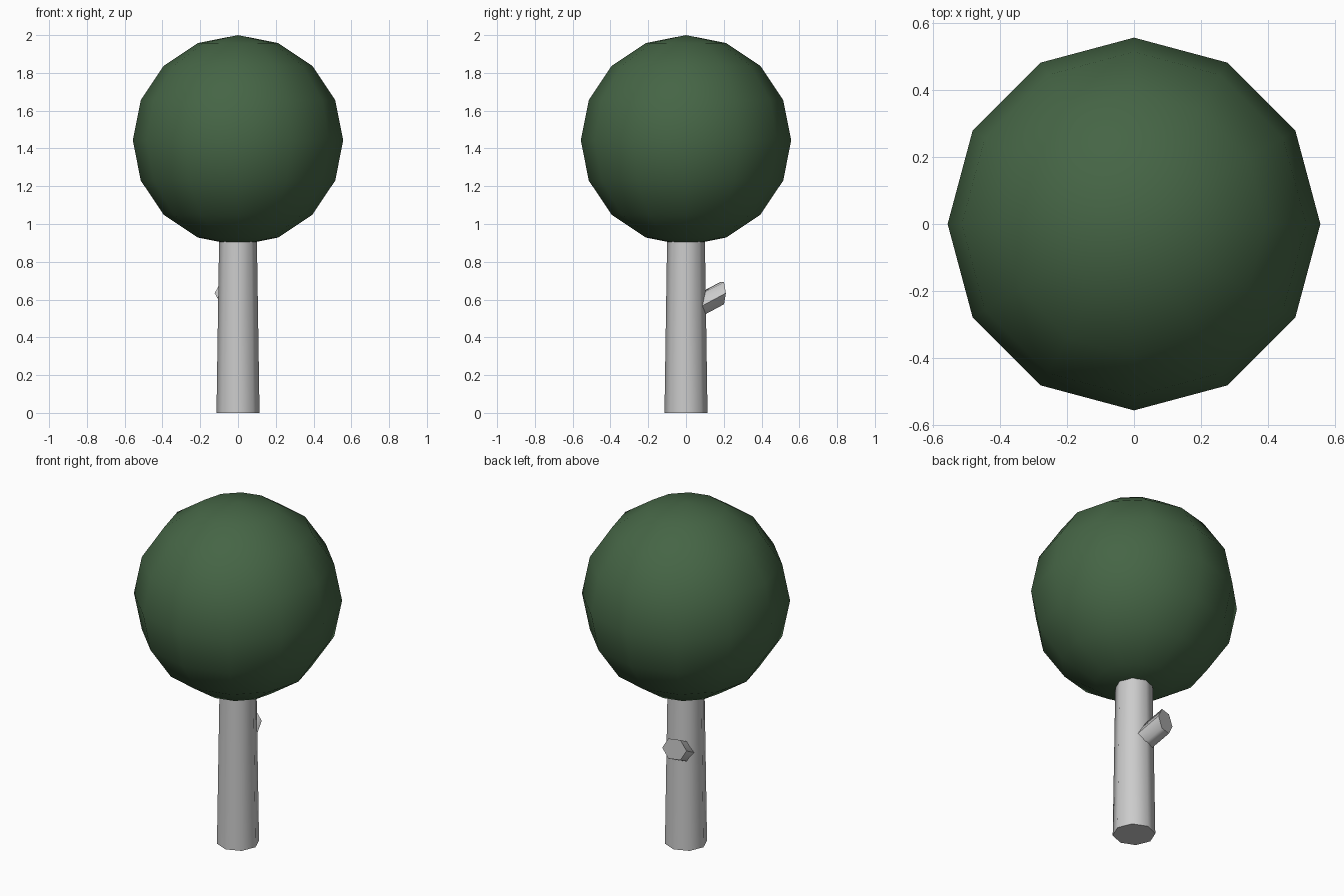
import bpy, math
from mathutils import Vector

if "Cube" in bpy.data.objects:
    bpy.data.objects.remove(bpy.data.objects["Cube"])


def smooth(obj, angle):
    bpy.ops.object.select_all(action='DESELECT')
    obj.select_set(True)
    bpy.context.view_layer.objects.active = obj
    bpy.ops.object.shade_smooth_by_angle(angle=math.radians(angle))


def loft(name, rings):
    """Closed tube through rings of equal point count."""
    n = len(rings[0])
    verts = [p for ring in rings for p in ring]
    faces = [(i, (i + 1) % n, n + (i + 1) % n, n + i) for i in range(n)]
    faces += [tuple(reversed(range(n))), tuple(range(n, 2 * n))]
    mesh = bpy.data.meshes.new(name)
    mesh.from_pydata(verts, [], faces)
    obj = bpy.data.objects.new(name, mesh)
    bpy.context.collection.objects.link(obj)
    smooth(obj, 62)
    return obj


def ring(centre, u, v, r, n):
    return [centre + r * (math.cos(t) * u + math.sin(t) * v)
            for t in (2 * math.pi * i / n for i in range(n))]


# Tapered eight-sided trunk, ending inside the crown
X, Y, Z = Vector((1, 0, 0)), Vector((0, 1, 0)), Vector((0, 0, 1))
loft("trunk", [ring(Vector((0, 0, 0)), X, Y, 0.114, 8),
               ring(Vector((0, 0, 1.05)), X, Y, 0.098, 8)])

# Six-sided branch stub with an upright cut, rising to the back left
a = math.radians(17)
out = Vector((-math.sin(a), math.cos(a), 0))
side = Vector((-math.cos(a), -math.sin(a), 0))
tip = out * 0.2 + Z * 0.634
root = out * 0.04 + Z * 0.552
loft("branch_stub", [ring(root, side, Z, 0.068, 6), ring(tip, side, Z, 0.068, 6)])

# Round crown
bpy.ops.mesh.primitive_uv_sphere_add(segments=12, ring_count=8, radius=0.557,
                                     location=(0, 0, 1.443))
crown = bpy.context.object
crown.name = "crown"
smooth(crown, 62)
green = bpy.data.materials.new("leaf_green")
green.diffuse_color = (0.06, 0.13, 0.06, 1)
green.use_nodes = True
green.node_tree.nodes["Principled BSDF"].inputs["Base Color"].default_value = green.diffuse_color
crown.data.materials.append(green)
